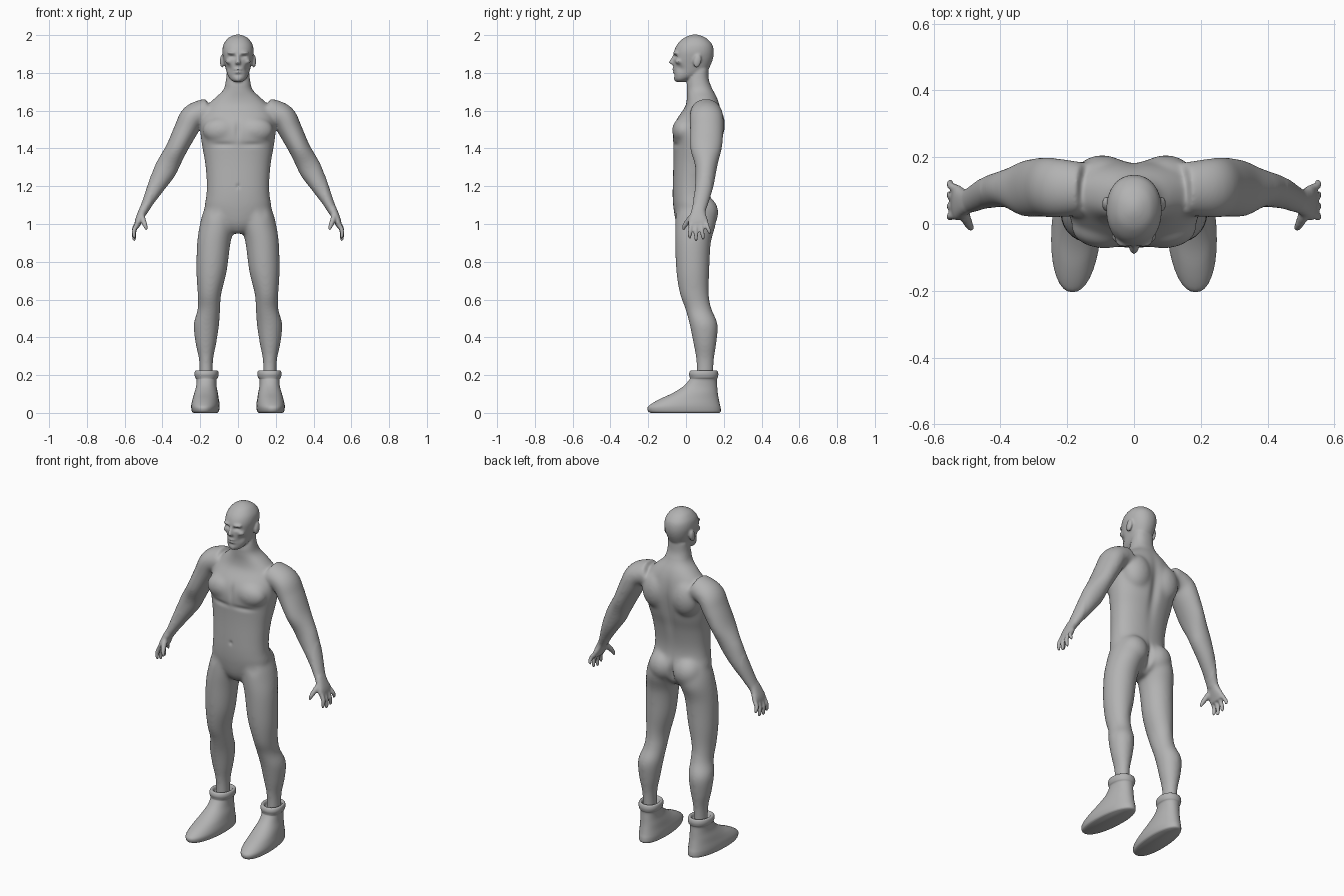
import bpy, bmesh, math
from mathutils import Vector, Matrix

skin = bpy.data.materials.new("plain grey")
skin.diffuse_color = (0.45, 0.45, 0.45, 1)


def spline(secs, steps):
    """Catmull-Rom interpolation of section rows."""
    p = [Vector(s) for s in secs]
    p = [2 * p[0] - p[1]] + p + [2 * p[-1] - p[-2]]
    out = []
    for i in range(1, len(p) - 2):
        a, b, c, d = p[i - 1:i + 3]
        for k in range(steps):
            t = k / steps
            out.append(0.5 * (2 * b + (c - a) * t + (2 * a - 5 * b + 4 * c - d) * t * t
                              + (3 * b - a - 3 * c + d) * t ** 3))
    return out + [p[-2]]


def loft(bm, secs, side=1, level=False, n=28, steps=5, power=1.0, lean=0.0):
    """Skin rings (x, y, z, half width, half depth); level keeps rings horizontal."""
    rows = spline(secs, steps)
    mids = [Vector(r[:3]) for r in rows]
    rings = []
    for i, r in enumerate(rows):
        t = Vector((0, 0, -1))
        if not level:
            t = (mids[min(i + 1, len(mids) - 1)] - mids[max(i - 1, 0)]).normalized()
        w = t.cross(Vector((0, 1, 0))).normalized()
        d = w.cross(t)
        ring = []
        for k in range(n):
            c, s = math.cos(2 * math.pi * k / n), math.sin(2 * math.pi * k / n)
            c = math.copysign(abs(c) ** power, c)
            s = math.copysign(abs(s) ** power, s)
            v = mids[i] + w * c * max(r[3], 0.003) + d * s * max(r[4], 0.003)
            v.x -= lean * v.y
            ring.append(bm.verts.new((v.x * side, v.y, v.z)))
        rings.append(ring)
    for a, b in zip(rings, rings[1:]):
        for k in range(n):
            bm.faces.new((a[k], a[(k + 1) % n], b[(k + 1) % n], b[k]))
    bm.faces.new(rings[0])
    bm.faces.new(rings[-1])


def ball(bm, x, y, z, rx, ry, rz, tilt=0.0):
    m = Matrix.Translation((x, y, z)) @ Matrix.Rotation(tilt, 4, 'X') @ Matrix.Diagonal((rx, ry, rz, 1))
    bmesh.ops.create_uvsphere(bm, u_segments=24, v_segments=16, radius=1, matrix=m)


def upright(rows, x=0.0):
    """Rows of z, half width, front y, back y -> loft sections."""
    return [(x, (f + b) / 2, z, w, (b - f) / 2) for z, w, f, b in rows]


def make(name, bm):
    bmesh.ops.recalc_face_normals(bm, faces=bm.faces)
    me = bpy.data.meshes.new(name)
    bm.to_mesh(me)
    bm.free()
    ob = bpy.data.objects.new(name, me)
    bpy.context.collection.objects.link(ob)
    me.materials.append(skin)
    for p in me.polygons:
        p.use_smooth = True
    return ob


body = bmesh.new()

# torso and neck
loft(body, upright([
    (0.95, .035, -.02, .08), (1.0, .12, -.05, .13), (1.08, .174, -.066, .145),
    (1.15, .168, -.071, .13), (1.22, .166, -.07, .13), (1.32, .174, -.067, .148),
    (1.40, .188, -.067, .172), (1.48, .199, -.07, .188), (1.55, .195, -.052, .192),
    (1.62, .168, -.005, .182), (1.67, .12, .005, .165), (1.71, .078, .003, .143),
    (1.76, .064, .008, .122), (1.82, .058, .03, .118)]), level=True, n=40, power=.88)

# head
loft(body, upright([
    (1.752, .022, -.05, -.005), (1.765, .04, -.06, .02), (1.785, .053, -.064, .07),
    (1.81, .062, -.066, .112), (1.845, .071, -.067, .132), (1.88, .079, -.067, .144),
    (1.915, .083, -.063, .147), (1.95, .077, -.047, .139), (1.98, .057, -.018, .113),
    (1.995, .034, .01, .085), (2.003, .01, .035, .06)]), level=True, n=36, power=.92)

# nose, lips, chin
loft(body, [(0, -.058, 1.897, .008, .01), (0, -.071, 1.872, .009, .012),
            (0, -.077, 1.855, .014, .014), (0, -.068, 1.845, .013, .012)], level=True)
ball(body, 0, -.058, 1.818, .024, .016, .007)
ball(body, 0, -.057, 1.804, .021, .016, .007)
ball(body, 0, -.05, 1.768, .022, .015, .014)

for s in (1, -1):
    # brow, cheekbone, ear
    ball(body, s * .03, -.052, 1.906, .028, .018, .008)
    ball(body, s * .045, -.038, 1.86, .022, .02, .014)
    ball(body, s * .084, .06, 1.862, .012, .021, .036, -.2)
    # chest, shoulder blade, buttock
    ball(body, s * .088, -.012, 1.495, .1, .062, .072)
    ball(body, s * .095, .135, 1.525, .088, .072, .11)
    ball(body, s * .082, .09, 1.06, .085, .082, .09)
    # arm
    loft(body, [(.15, .105, 1.60, .07, .08), (.235, .108, 1.57, .068, .09),
                (.275, .11, 1.5, .064, .09), (.325, .106, 1.4, .057, .085),
                (.362, .107, 1.33, .06, .065), (.388, .105, 1.28, .061, .056),
                (.432, .096, 1.2, .047, .05), (.485, .074, 1.1, .028, .039),
                (.503, .066, 1.065, .024, .036)], s)
    # palm
    loft(body, [(.495, .068, 1.085, .024, .035), (.512, .064, 1.05, .022, .042),
                (.527, .064, 1.015, .019, .053), (.536, .066, .985, .013, .052)], s, power=.85)
    # fingers
    for y0, y1, tip in ((.026, .02, .922), (.052, .053, .908), (.079, .09, .916), (.106, .124, .945)):
        mid = (1.0 + tip) / 2
        loft(body, [(.53, y0, 1.01, .012, .012), (.549, (y0 + y1) / 2, mid + .008, .012, .0115),
                    (.55, y1, tip + .015, .0105, .010), (.545, y1, tip, .005, .005)], s, n=14)
    # thumb
    loft(body, [(.512, .045, 1.05, .016, .018), (.502, .015, 1.02, .015, .016),
                (.491, -.008, .99, .012, .012), (.484, -.014, .966, .006, .006)], s, n=14)
    # leg
    loft(body, [(.085, .05, 1.15, .06, .07), (.096, .05, 1.08, .083, .1),
                (.108, .05, 1.0, .094, .108), (.128, .037, .9, .089, .095),
                (.14, .036, .75, .081, .088), (.151, .044, .63, .063, .077),
                (.154, .066, .55, .06, .07), (.167, .093, .47, .068, .075),
                (.17, .1, .37, .056, .062), (.169, .101, .28, .038, .048),
                (.168, .1, .17, .036, .045)], s, level=True)

# fuse the parts into one skin
body_ob = make("body", body)
bpy.context.view_layer.objects.active = body_ob
fuse = body_ob.modifiers.new("fuse", 'REMESH')
fuse.mode, fuse.voxel_size, fuse.use_smooth_shade = 'VOXEL', 0.006, True
bpy.ops.object.modifier_apply(modifier=fuse.name)

# soft creases: centre, spread, push (mirrored in x)
creases = [
    ((.03, -.065, 1.886), (.018, .03, .009), (0, .013, 0)),      # eye socket
    ((0, -.07, 1.811), (.022, .03, .004), (0, .006, 0)),         # mouth
    ((0, -.065, 1.79), (.022, .03, .008), (0, .005, 0)),         # under lip
    ((.052, -.04, 1.825), (.018, .03, .02), (-.005, .006, 0)),   # cheek
    ((0, .2, 1.42), (.028, .07, .17), (0, -.016, 0)),            # spine
    ((0, -.075, 1.5), (.014, .04, .05), (0, .007, 0)),           # breastbone
    ((.08, -.07, 1.42), (.07, .04, .014), (0, .007, 0)),         # under chest
    ((0, -.075, 1.2), (.01, .03, .012), (0, .006, 0)),           # navel
    ((0, .165, 1.03), (.014, .06, .07), (0, -.022, 0)),          # buttocks
    ((.14, -.06, 1.06), (.03, .03, .03), (0, .006, 0)),          # groin
]
bm = bmesh.new()
bm.from_mesh(body_ob.data)
broad = [v for v in bm.verts if v.co.z < 1.73 and abs(v.co.x) < .46]
for _ in range(25):
    bmesh.ops.smooth_vert(bm, verts=broad, factor=.5, use_axis_x=True, use_axis_y=True, use_axis_z=True)
for _ in range(3):
    bmesh.ops.smooth_vert(bm, verts=bm.verts, factor=.5, use_axis_x=True, use_axis_y=True, use_axis_z=True)
for v in bm.verts:
    move = Vector()
    p = Vector((abs(v.co.x), v.co.y, v.co.z))
    for c, r, push in creases:
        e = sum(((p[i] - c[i]) / r[i]) ** 2 for i in range(3))
        if e < 9:
            move += Vector(push) * math.exp(-e)
    v.co += Vector((math.copysign(move.x, v.co.x * move.x) if move.x else 0, move.y, move.z))
bm.to_mesh(body_ob.data)
bm.free()
if not body_ob.data.materials:
    body_ob.data.materials.append(skin)
for p in body_ob.data.polygons:
    p.use_smooth = True
    p.material_index = 0

# ankle boots with a rolled cuff
for s, label in ((1, "left"), (-1, "right")):
    bm = bmesh.new()
    loft(bm, upright([
        (0.0, .062, -.185, .175), (.008, .07, -.2, .184), (.03, .074, -.203, .183),
        (.05, .073, -.18, .178), (.075, .068, -.135, .173), (.105, .062, -.07, .168),
        (.14, .054, -.015, .165), (.175, .053, .017, .163), (.187, .06, .02, .168),
        (.205, .064, .016, .171), (.222, .06, .022, .166), (.222, .048, .035, .155),
        (.2, .04, .05, .145)], .172), s, level=True, n=36, steps=4, power=.92, lean=.06)
    make(label + "_boot", bm)
